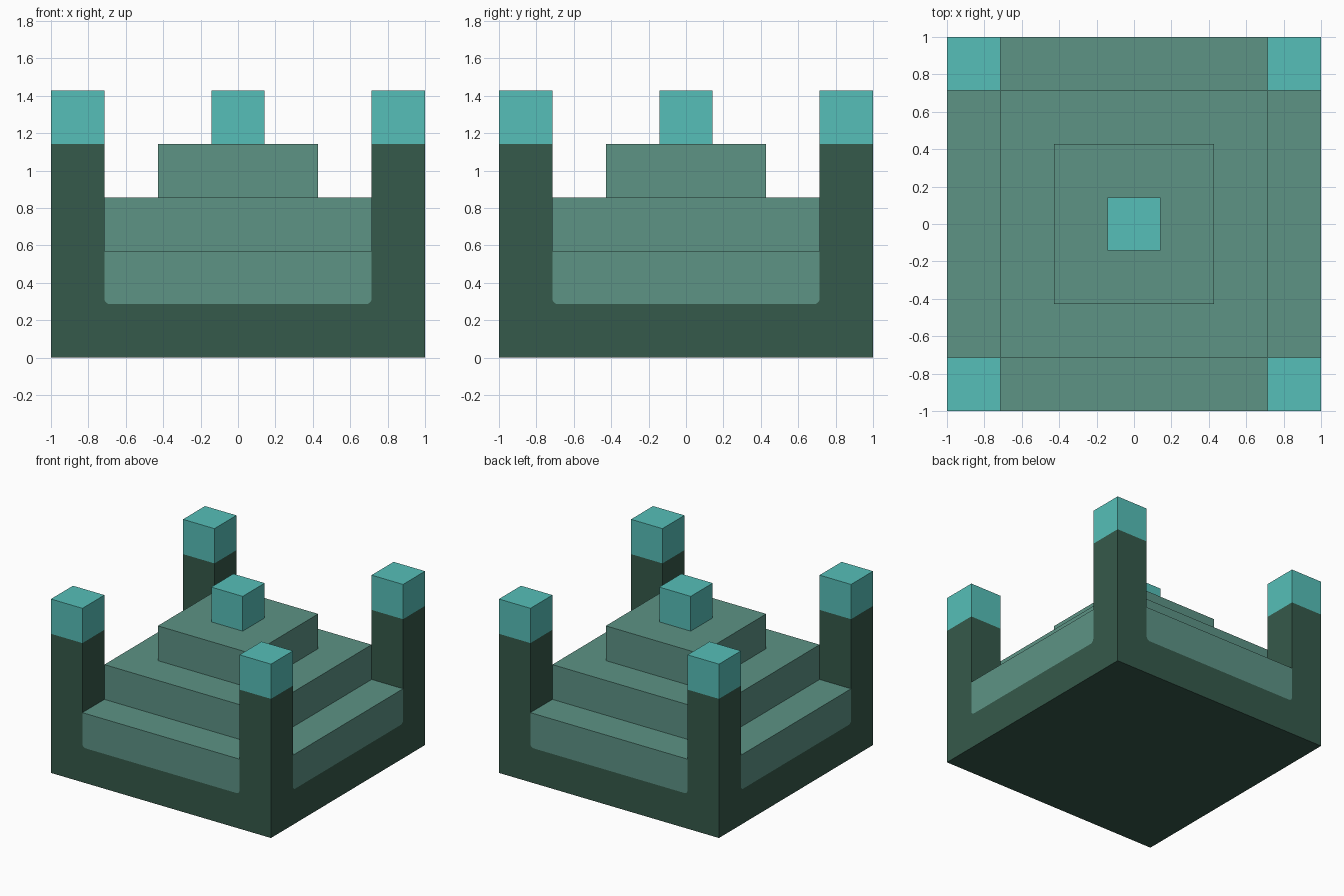
import bpy, bmesh, math
from mathutils import Matrix

if "Cube" in bpy.data.objects:
    bpy.data.objects.remove(bpy.data.objects["Cube"], do_unlink=True)

U = 2 / 7          # one block; the model is seven blocks wide
INNER = 1 - U      # half width between the corner posts
ROUND = 0.03       # rounding of the lower panel corners


def material(name, rgb):
    mat = bpy.data.materials.new(name)
    mat.use_nodes = True
    mat.diffuse_color = (*rgb, 1)
    mat.node_tree.nodes["Principled BSDF"].inputs["Base Color"].default_value = (*rgb, 1)
    return mat


dark = material("dark green", (0.036, 0.100, 0.069))
sage = material("sage green", (0.109, 0.292, 0.235))
aqua = material("aqua", (0.093, 0.521, 0.479))


def finish(name, bm, mat):
    bmesh.ops.recalc_face_normals(bm, faces=bm.faces)
    mesh = bpy.data.meshes.new(name)
    bm.to_mesh(mesh)
    bm.free()
    mesh.materials.append(mat)
    obj = bpy.data.objects.new(name, mesh)
    bpy.context.collection.objects.link(obj)
    return obj


def box(name, half, z0, z1, mat, x=0, y=0):
    bm = bmesh.new()
    place = Matrix.Translation((x, y, (z0 + z1) / 2)) @ Matrix.Diagonal((2 * half, 2 * half, z1 - z0, 1))
    bmesh.ops.create_cube(bm, size=1, matrix=place)
    return finish(name, bm, mat)


def rounded_bar(name, half_length, top, angle, mat):
    """Bar with rounded lower edges, running along y and then turned about z."""
    profile = [(INNER, top), (-INNER, top)]
    for side, start in ((-1, math.pi), (1, 1.5 * math.pi)):
        for i in range(7):
            a = start + i * math.pi / 12
            profile.append((side * (INNER - ROUND) + ROUND * math.cos(a),
                            U + ROUND + ROUND * math.sin(a)))
    bm = bmesh.new()
    face = bm.faces.new([bm.verts.new((x, -half_length, z)) for x, z in profile])
    ends = bmesh.ops.extrude_face_region(bm, geom=[face])["geom"]
    bmesh.ops.translate(bm, verts=[v for v in ends if isinstance(v, bmesh.types.BMVert)],
                        vec=(0, 2 * half_length, 0))
    bm.transform(Matrix.Rotation(angle, 4, "Z"))
    return finish(name, bm, mat)


# Dark base slab and corner posts, carved from one block by two crossing channels
frame = box("base_and_posts", 1, 0, 4 * U, dark)
cutters = [rounded_bar("channel_cutter", 1.2, 5 * U, a, dark) for a in (0, math.pi / 2)]
for cutter in cutters:
    cutter.hide_render = True
    mod = frame.modifiers.new("channel", "BOOLEAN")
    mod.operation = "DIFFERENCE"
    mod.solver = "EXACT"
    mod.object = cutter
bpy.context.view_layer.update()
carved = bpy.data.meshes.new_from_object(frame.evaluated_get(bpy.context.evaluated_depsgraph_get()))
frame.modifiers.clear()
frame.data = carved
for cutter in cutters:
    bpy.data.objects.remove(cutter, do_unlink=True)

# Lowest step fills both channels, flush with the outside walls
rounded_bar("lower_step_front_back", 1, 2 * U, 0, sage)
rounded_bar("lower_step_sides", 1, 2 * U, math.pi / 2, sage)

# Upper steps and the top block
box("middle_step", INNER, 2 * U, 3 * U, sage)
box("upper_step", 1.5 * U, 3 * U, 4 * U, sage)
box("top_block", U / 2, 4 * U, 5 * U, aqua)

# Bright caps on the posts
for y_name, y in (("front", -1), ("back", 1)):
    for x_name, x in (("right", -1), ("left", 1)):
        box(f"{y_name}_{x_name}_post_cap", U / 2, 4 * U, 5 * U, aqua,
            x * (1 - U / 2), y * (1 - U / 2))
